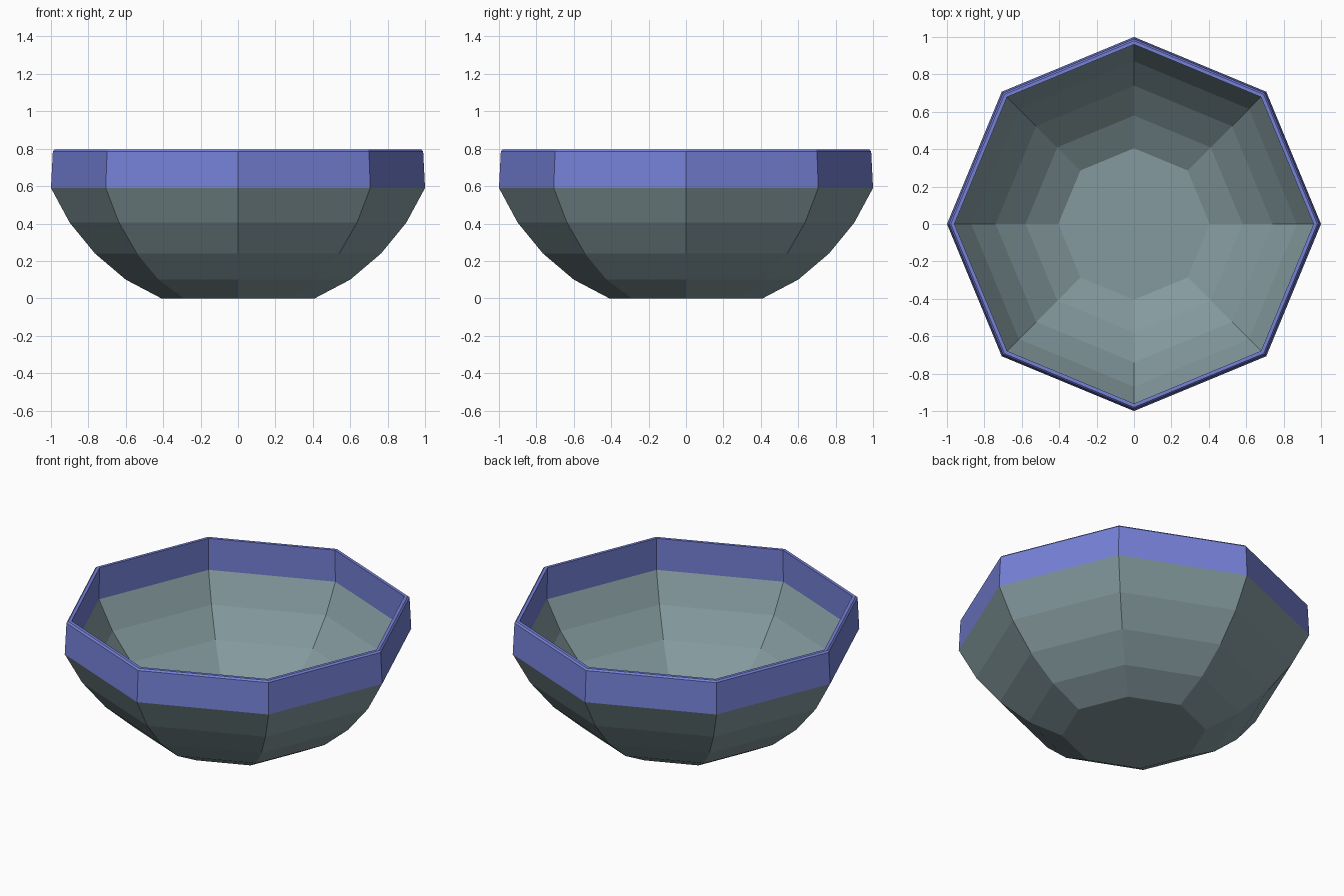
import bpy, bmesh, math

if "Cube" in bpy.data.objects:
    bpy.data.objects.remove(bpy.data.objects["Cube"])

SIDES = 8

def material(name, color):
    m = bpy.data.materials.new(name)
    m.diffuse_color = (*color, 1)
    m.use_nodes = True
    m.node_tree.nodes["Principled BSDF"].inputs["Base Color"].default_value = m.diffuse_color
    return m

# Closed bowl section: outside going up, over the chamfered lip, inside going down
profile = [(0.41, 0), (0.60, 0.10), (0.765, 0.24), (0.90, 0.405), (1.0, 0.59),
           (0.99, 0.785), (0.98, 0.795), (0.96, 0.795),
           (0.965, 0.595), (0.87, 0.42), (0.74, 0.26), (0.58, 0.125), (0.405, 0.03)]
BAND = range(4, 8)  # profile segments belonging to the coloured rim

bm = bmesh.new()
rings = [[bm.verts.new((r * math.cos(2 * math.pi * i / SIDES),
                        r * math.sin(2 * math.pi * i / SIDES), z))
          for i in range(SIDES)] for r, z in profile]

# Walls and rim band
for k, (a, b) in enumerate(zip(rings, rings[1:])):
    for i in range(SIDES):
        j = (i + 1) % SIDES
        f = bm.faces.new((a[i], a[j], b[j], b[i]))
        f.material_index = 1 if k in BAND else 0

# Underside and inner floor
bm.faces.new(rings[0][::-1])
bm.faces.new(rings[-1])

mesh = bpy.data.meshes.new("bowl")
bm.to_mesh(mesh)
bm.free()
mesh.materials.append(material("slate_grey", (0.23, 0.32, 0.34)))
mesh.materials.append(material("rim_blue", (0.18, 0.22, 0.68)))
bowl = bpy.data.objects.new("bowl", mesh)
bpy.context.collection.objects.link(bowl)
